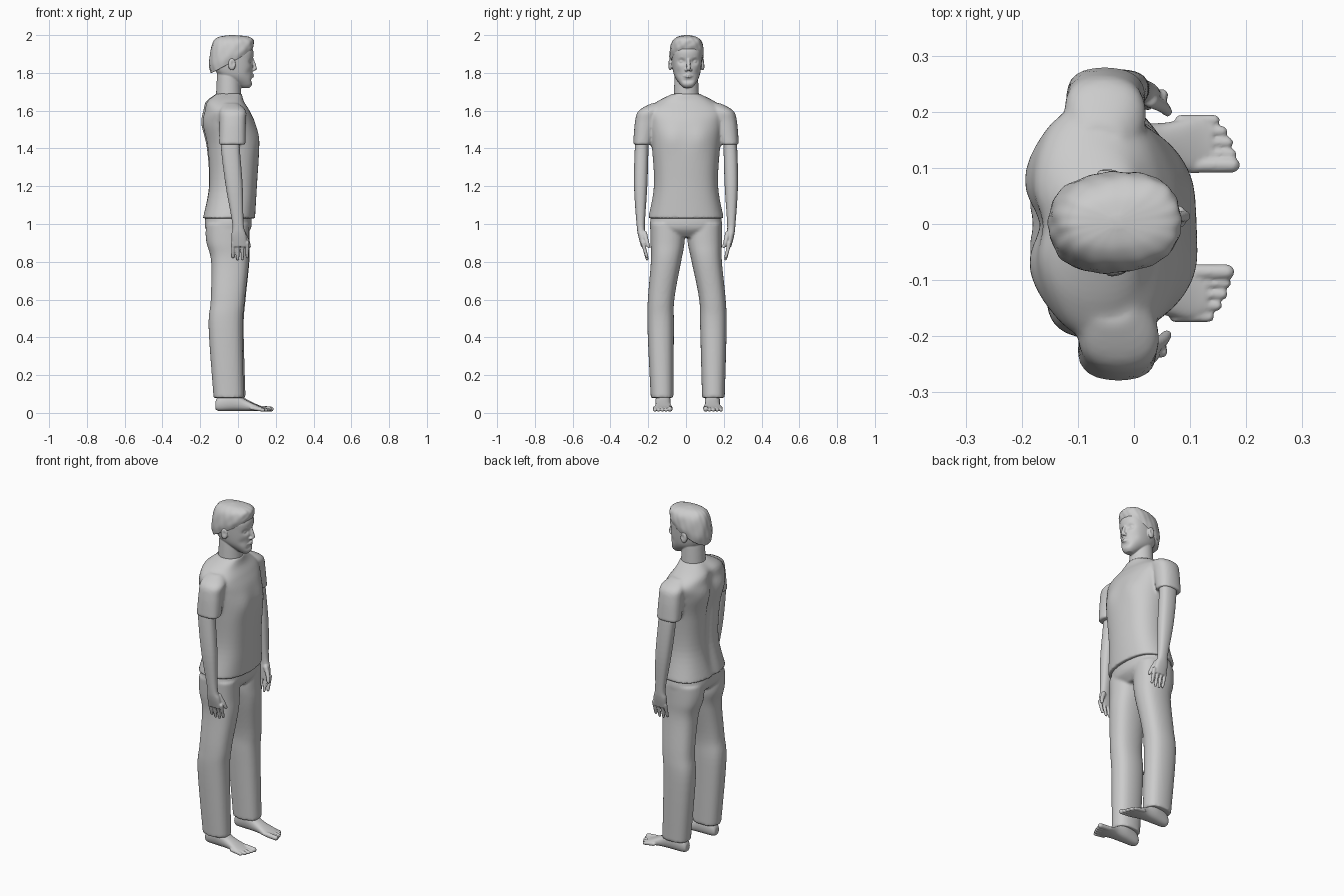
import bpy, bmesh, math
from mathutils import Vector, Matrix

if "Cube" in bpy.data.objects:
    bpy.data.objects.remove(bpy.data.objects["Cube"])

grey = bpy.data.materials.new("plain_grey")
grey.use_nodes = True
colour = (0.6, 0.6, 0.6, 1)
grey.diffuse_color = colour
grey.node_tree.nodes["Principled BSDF"].inputs["Base Color"].default_value = colour


def spline(rows, steps):
    """Smoothly interpolate a list of equal-length tuples."""
    smooth_rows = []
    last = len(rows) - 1
    for i in range(last):
        before, start, end, after = (rows[min(max(j, 0), last)] for j in range(i - 1, i + 3))
        for k in range(steps):
            t = k / steps
            row = []
            for a, b, c, d in zip(before, start, end, after):
                leave, arrive = (c - a) / 2, (d - b) / 2
                bend = 3 * (c - b) - 2 * leave - arrive
                twist = leave + arrive - 2 * (c - b)
                row.append(b + t * (leave + t * (bend + t * twist)))
            smooth_rows.append(row)
    return smooth_rows + [list(rows[last])]


def skin(bm, rings):
    """Bridge rings of points into a closed surface."""
    loops = [[bm.verts.new(point) for point in ring] for ring in rings]
    count = len(loops[0])
    for lower, upper in zip(loops, loops[1:]):
        for i in range(count):
            j = (i + 1) % count
            bm.faces.new((lower[i], lower[j], upper[j], upper[i]))
    bm.faces.new(loops[0][::-1])
    bm.faces.new(loops[-1])


def loft(bm, rows, place=Vector, along_x=False, lean=0, ruffle=0, steps=6, segments=64):
    """Rows hold height, depth centre, depth radius, width radius and width centre."""
    rings = []
    for row in spline(rows, steps):
        height, depth, depth_radius, width_radius = row[:4]
        width = row[4] if len(row) > 4 else 0
        ring = []
        for i in range(segments):
            angle = math.tau * i / segments
            cosine, sine = math.cos(angle), math.sin(angle)
            # slightly squared oval, optionally rippled
            swell = (cosine ** 4 + sine ** 4) ** -0.08
            swell += ruffle * (math.sin(17 * angle + 50 * height) + math.sin(9 * angle - 70 * height))
            a = depth + swell * depth_radius * cosine
            b = width + swell * width_radius * sine
            tilted = height + lean * (2 - height) * (a - depth)
            ring.append(place((tilted, a, b) if along_x else (a, b, tilted)))
        rings.append(ring)
    skin(bm, rings)


def tube(bm, points, start_radius, end_radius, place=Vector, segments=12):
    """Round tapering tube with rounded ends."""
    path = [Vector(point) for point in spline(points, 5)]
    direction = (path[-1] - path[0]).normalized()
    side = direction.orthogonal().normalized()
    other = direction.cross(side)
    last = len(path) - 1
    line = [(p, start_radius + (end_radius - start_radius) * i / last) for i, p in enumerate(path)]
    for bulge in (0.5, 1, 1.4):
        reach, shrink = math.sin(bulge), math.cos(bulge)
        line.insert(0, (path[0] - direction * start_radius * reach, start_radius * shrink))
        line.append((path[-1] + direction * end_radius * reach, end_radius * shrink))
    angles = [math.tau * i / segments for i in range(segments)]
    skin(bm, [[place(centre + radius * (side * math.cos(angle) + other * math.sin(angle)))
               for angle in angles] for centre, radius in line])


def ball(bm, centre, size):
    matrix = Matrix.Translation(centre) @ Matrix.Diagonal(size).to_4x4()
    bmesh.ops.create_uvsphere(bm, u_segments=20, v_segments=12, radius=1, matrix=matrix)


def push(bm, centre, reach, shift):
    """Soft local sculpting."""
    for vert in bm.verts:
        distance = sum(((a - b) / r) ** 2 for a, b, r in zip(vert.co, centre, reach))
        vert.co += Vector(shift) * math.exp(-distance)


def finish(bm, name, voxel=None):
    """Make the object; with a voxel size, fuse its pieces into one skin."""
    bmesh.ops.recalc_face_normals(bm, faces=bm.faces)
    mesh = bpy.data.meshes.new(name)
    bm.to_mesh(mesh)
    bm.free()
    mesh.materials.append(grey)
    mesh.shade_smooth()
    obj = bpy.data.objects.new(name, mesh)
    bpy.context.collection.objects.link(obj)
    if voxel:
        fuse = obj.modifiers.new("fuse", "REMESH")
        fuse.mode = "VOXEL"
        fuse.voxel_size = voxel
        fuse.use_smooth_shade = True
        soften = obj.modifiers.new("soften", "SMOOTH")
        soften.factor = 0.5
        soften.iterations = 3


def left(point):
    return Vector(point)


def right(point):
    # mirrored, with the foot standing slightly inward and back
    x, y, z = point
    low = max(0, 1 - z)
    return Vector((x - 0.01 * low, 0.02 * low - y, z))


SIDES = {"left": left, "right": right}

# Shirt: trunk, sleeves, chest, shoulder blades and spine hollow
bm = bmesh.new()
loft(bm, [(1.03, -.05, .14, .2), (1.2, -.03, .13, .17), (1.4, -.03, .14, .18),
          (1.53, -.05, .14, .2), (1.6, -.06, .12, .21), (1.65, -.07, .1, .15),
          (1.69, -.05, .07, .07)])
for place in SIDES.values():
    loft(bm, [(1.42, -.04, .07, .05, .23), (1.54, -.04, .07, .06, .21),
              (1.6, -.04, .07, .06, .19), (1.64, -.05, .04, .04, .14)], place)
    push(bm, place((.1, .08, 1.46)), (.06, .06, .07), (.01, 0, 0))
    push(bm, place((-.2, .1, 1.54)), (.06, .06, .1), (-.01, 0, 0))
push(bm, (-.2, 0, 1.4), (.1, .04, .3), (.03, 0, 0))
for vert in bm.verts:
    # right shoulder carried a little further forward
    vert.co.x -= 0.1 * vert.co.y * (vert.co.z - 1)
finish(bm, "shirt", 0.008)

# Trousers: hips and two legs
bm = bmesh.new()
loft(bm, [(1.06, -.05, .12, .18), (.98, -.05, .12, .19), (.93, -.05, .08, .14)])
for place in SIDES.values():
    loft(bm, [(.08, -.04, .08, .06, .145), (.45, -.06, .09, .07, .145),
              (.6, -.05, .09, .07, .14), (.8, -.04, .1, .08, .11),
              (.9, -.05, .11, .09, .1), (1, -.05, .11, .09, .1)], place)
    push(bm, place((-.16, .09, .96)), (.05, .07, .08), (-.01, 0, 0))
finish(bm, "trousers", 0.008)

for side, place in SIDES.items():
    # Bare arm with palm, fingers and thumb
    bm = bmesh.new()
    loft(bm, [(1.5, -.04, .05, .03, .23), (1.4, -.04, .05, .036, .235),
              (1.2, -.02, .045, .035, .24), (1, 0, .03, .022, .24),
              (.94, .005, .04, .02, .235), (.88, .01, .04, .013, .227)], place)
    for finger in range(4):
        x = 0.025 * finger - 0.025
        tip = 0.81 + 0.01 * abs(finger - 1.5)
        tube(bm, [(x, .23, .9), (x, .22, .86), (x, .21, tip)], .011, .008, place)
    tube(bm, [(.03, .22, .95), (.05, .21, .91), (.06, .2, .88)], .014, .009, place)
    finish(bm, side + "_arm", 0.004)

    # Bare foot with toes
    bm = bmesh.new()
    loft(bm, [(-.11, .14, .02, .02, .04), (-.09, .14, .03, .04, .05),
              (-.02, .14, .04, .05, .06), (.05, .14, .04, .03, .04),
              (.11, .14, .05, .016, .025), (.14, .14, .04, .01, .02)], place, along_x=True)
    for toe in range(5):
        y = 0.105 + 0.02 * toe
        tip = 0.175 - 0.002 * toe ** 2
        radius = 0.01 if toe else 0.014
        tube(bm, [(tip - .06, y, .025), (tip, y, radius + .006)], radius, radius, place)
    finish(bm, side + "_foot", 0.004)

# Head and neck, turned a little to the side
turn = Matrix.Rotation(math.radians(5), 4, "Z")
turn.translation.y = 0.006
bm = bmesh.new()
loft(bm, [(1.72, .04, .02, .02), (1.74, .03, .045, .04), (1.79, -.015, .09, .068),
          (1.87, -.03, .11, .08), (1.92, -.03, .11, .08), (1.97, -.03, .08, .06)], steps=10)
push(bm, (.08, 0, 1.76), (.02, .03, .01), (-.008, 0, 0))
for s in (-1, 1):
    # Eye socket, cheek, eye, brow and nostril
    push(bm, (.07, s * .034, 1.86), (.03, .02, .013), (-.014, 0, 0))
    push(bm, (.06, s * .055, 1.8), (.03, .02, .02), (-.006, 0, 0))
    ball(bm, (.053, s * .033, 1.86), (.013, .015, .011))
    tube(bm, [(.07, s * .014, 1.88), (.068, s * .034, 1.886), (.05, s * .055, 1.88)], .007, .006)
    ball(bm, (.08, s * .012, 1.816), (.011, .008, .008))
    # Ear with a shallow bowl
    ball(bm, (-.04, s * .086, 1.845), (.02, .012, .032))
    push(bm, (-.035, s * .1, 1.85), (.01, .01, .015), (0, s * -.008, 0))
# Nose and lips
tube(bm, [(.074, 0, 1.875), (.083, 0, 1.85), (.09, 0, 1.823)], .008, .011)
for z in (1.779, 1.79):
    tube(bm, [(.068, -.024, 1.784), (.08, 0, z), (.068, .024, 1.784)], .005, .005)
tube(bm, [(-.05, 0, 1.63), (-.05, 0, 1.8)], .07, .06, segments=40)
bm.transform(turn)
finish(bm, "head", 0.0035)

# Short hair with a slanted hairline
bm = bmesh.new()
loft(bm, [(1.86, -.035, .11, .084), (1.9, -.035, .118, .09), (1.96, -.03, .11, .08),
          (1.99, -.03, .08, .05), (2, -.03, .01, .01)], lean=4, ruffle=.008, segments=96)
bm.transform(turn)
finish(bm, "hair")
